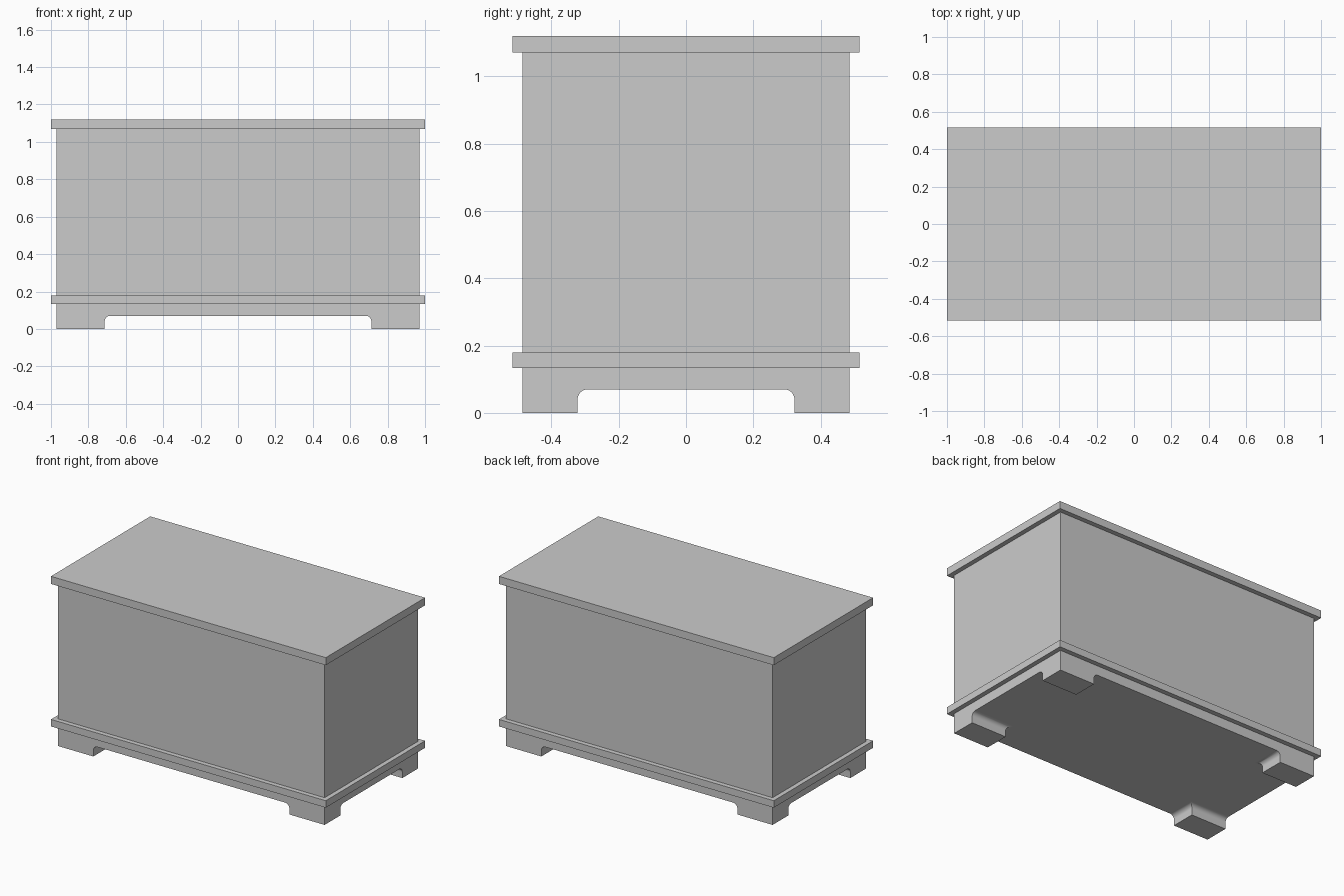
import bpy, bmesh, math

if "Cube" in bpy.data.objects:
    bpy.data.objects.remove(bpy.data.objects["Cube"])

BX, BY = 0.97, 0.485       # body half sizes
LX, LY = 1.0, 0.516        # lid and moulding half sizes
FX, FY = 0.713, 0.322      # inner edges of the feet
BOTTOM, RADIUS = 0.07, 0.03


def box(name, hx, hy, z0, z1):
    bm = bmesh.new()
    bmesh.ops.create_cube(bm, size=1)
    for v in bm.verts:
        v.co = (v.co.x * 2 * hx, v.co.y * 2 * hy, z0 + (v.co.z + 0.5) * (z1 - z0))
    return finish(name, bm)


def finish(name, bm):
    bmesh.ops.recalc_face_normals(bm, faces=bm.faces)
    mesh = bpy.data.meshes.new(name)
    bm.to_mesh(mesh)
    bm.free()
    obj = bpy.data.objects.new(name, mesh)
    bpy.context.collection.objects.link(obj)
    return obj


# Stacked case: plinth, moulding, body, lid
box("plinth", BX, BY, BOTTOM, 0.133)
box("base_moulding", LX, LY, 0.133, 0.179)
box("chest_body", BX, BY, 0.179, 1.07)
box("lid", LX, LY, 1.07, 1.12)

# Corner feet: lofted rectangles whose inner sides flare into a rounded arch
rows = [(0.0, 0.0)]
for i in range(9):
    a = math.pi / 2 * i / 8
    rows.append((BOTTOM - RADIUS + RADIUS * math.sin(a), RADIUS * (1 - math.cos(a))))
bm = bmesh.new()
rings = []
for z, d in rows:
    x, y = FX - d, FY - d
    rings.append([bm.verts.new((px, py, z))
                  for px, py in ((x, y), (BX, y), (BX, BY), (x, BY))])
bm.faces.new(rings[0])
bm.faces.new(rings[-1])
for lo, hi in zip(rings, rings[1:]):
    for k in range(4):
        n = (k + 1) % 4
        bm.faces.new((lo[k], lo[n], hi[n], hi[k]))
feet = finish("corner_feet", bm)
mirror = feet.modifiers.new("four_corners", 'MIRROR')
mirror.use_axis = (True, True, False)
mirror.use_mirror_merge = False

# Smooth only the rounded flare
bpy.context.view_layer.objects.active = feet
feet.select_set(True)
bpy.ops.object.shade_smooth_by_angle(angle=math.radians(30))
